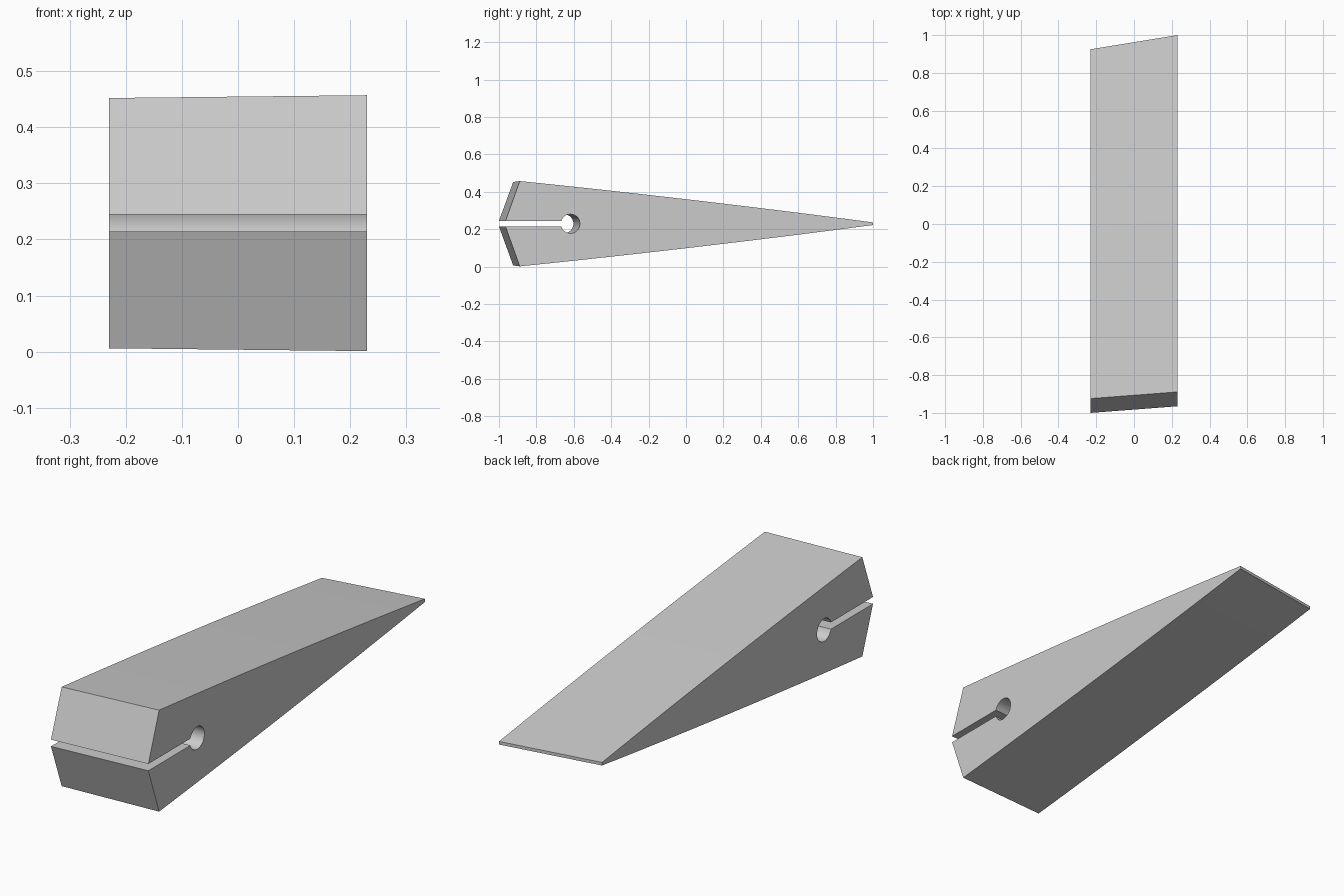
import bpy, bmesh, math

cube = bpy.data.objects.get("Cube")
if cube:
    bpy.data.objects.remove(cube)

MID_Z = 0.229       # height of the symmetry plane
SLOT = 0.0153       # half height of the slot
HOLE_R = 0.051


def half_profile(front, rear, top):
    """Upper half outline (y, height above the middle), from hole to tip."""
    hole_y = front + 0.347
    start = math.pi - math.asin(SLOT / HOLE_R)
    steps = 16
    pts = []
    # relief hole, from the back round to the slot
    for i in range(steps + 1):
        a = start * i / steps
        pts.append((hole_y + HOLE_R * math.cos(a), HOLE_R * math.sin(a)))
    pts.append((front, SLOT))
    # gently bowed wedge face
    shoulder = front + 0.076
    for i in range(13):
        t = i / 12
        z = top + (0.007 - top) * t + 0.028 * t * (1 - t)
        pts.append((shoulder + (rear - shoulder) * t, z))
    return pts


def outline(front, rear, top):
    upper = half_profile(front, rear, top)
    lower = [(y, -z) for y, z in reversed(upper)]
    return upper + lower[:-1]


# wedge body: two slightly different side outlines joined by quads
bm = bmesh.new()
sides = []
for x, front, rear, top in ((-0.23, -1.0, 0.925, 0.223),
                            (0.23, -0.965, 1.0, 0.228)):
    sides.append([bm.verts.new((x, y, MID_Z + z))
                  for y, z in outline(front, rear, top)])
a, b = sides
n = len(a)
for i in range(n):
    j = (i + 1) % n
    bm.faces.new((a[i], a[j], b[j], b[i]))
caps = [bm.faces.new(a), bm.faces.new(b)]
bmesh.ops.recalc_face_normals(bm, faces=bm.faces)
bmesh.ops.triangulate(bm, faces=caps)

mesh = bpy.data.meshes.new("slotted_wedge")
bm.to_mesh(mesh)
bm.free()
wedge = bpy.data.objects.new("slotted_wedge", mesh)
bpy.context.collection.objects.link(wedge)

# plain grey
colour = (0.6, 0.6, 0.6, 1)
mat = bpy.data.materials.new("light_grey")
mat.use_nodes = True
mat.diffuse_color = colour
mat.node_tree.nodes["Principled BSDF"].inputs["Base Color"].default_value = colour
mesh.materials.append(mat)

bpy.context.view_layer.objects.active = wedge
wedge.select_set(True)
bpy.ops.object.shade_smooth_by_angle(angle=math.radians(30))
